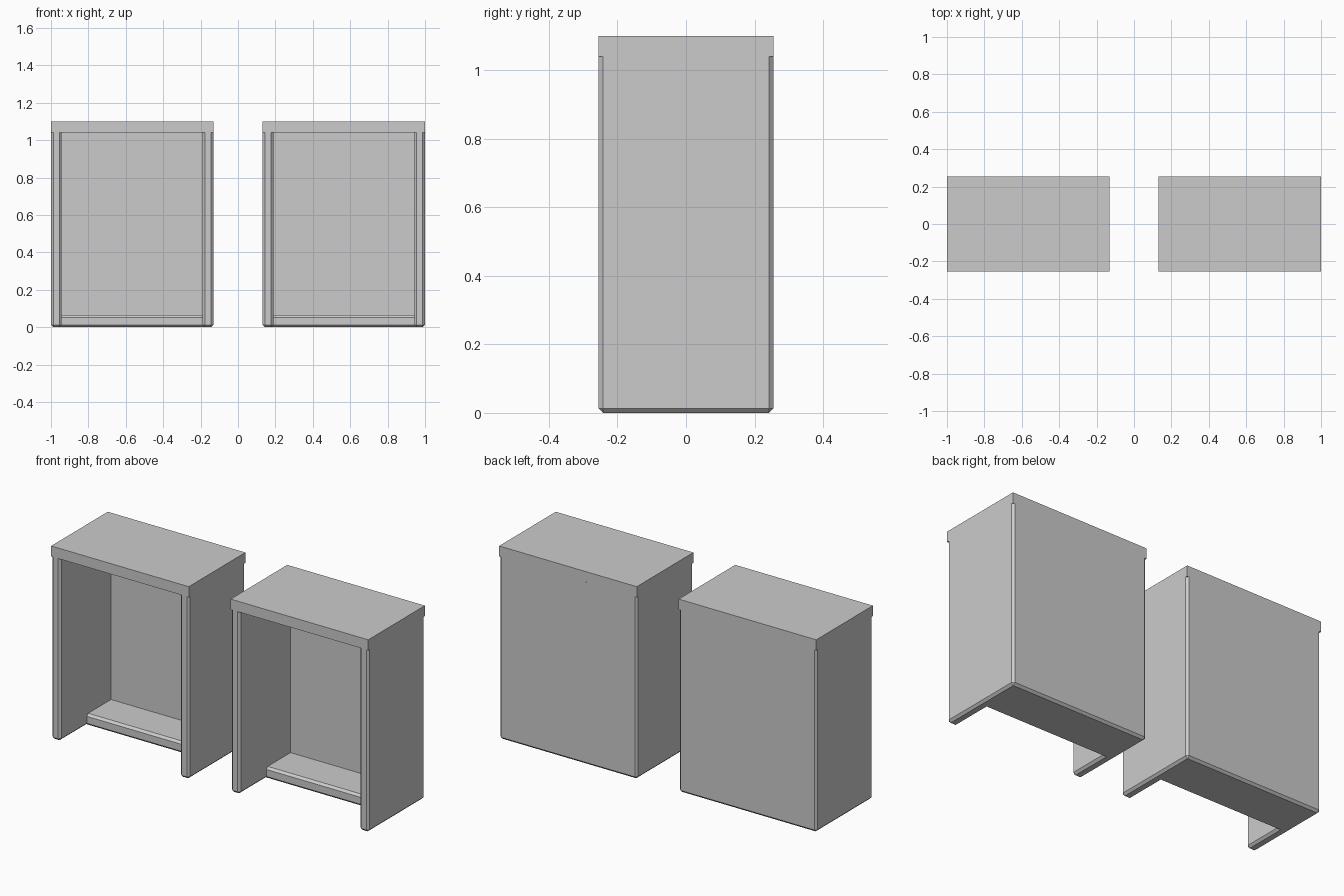
import bpy, bmesh

if "Cube" in bpy.data.objects:
    bpy.data.objects.remove(bpy.data.objects["Cube"])

W, D, H = 0.434, 0.255, 1.10     # half width, half depth, height
LIP = 1.04                       # underside of the top board
T = 0.057                        # side panel thickness
SHELF_Y, SHELF_Z = -0.015, 0.065 # front edge and top of the bottom shelf
BACK_Y = 0.203                   # inner face of the back board
BEVEL = 0.0125


def to_mesh(bm, name):
    mesh = bpy.data.meshes.new(name)
    bm.to_mesh(mesh)
    bm.free()
    return mesh


def carcass_mesh():
    bm = bmesh.new()
    i = W - T
    faces = []
    # bottom and top outlines (U shapes) and the shelf / back surfaces
    for z, y in ((0, SHELF_Y), (LIP, BACK_Y)):
        faces.append([(-W, -D, z), (-W, D, z), (W, D, z), (W, -D, z),
                      (i, -D, z), (i, y, z), (-i, y, z), (-i, -D, z)])
    inner = [(SHELF_Y, 0), (SHELF_Y, SHELF_Z), (BACK_Y, SHELF_Z), (BACK_Y, LIP)]
    for (y0, z0), (y1, z1) in zip(inner, inner[1:]):
        faces.append([(-i, y0, z0), (i, y0, z0), (i, y1, z1), (-i, y1, z1)])
    # outer back
    faces.append([(-W, D, 0), (W, D, 0), (W, D, LIP), (-W, D, LIP)])
    # side panels: outside, front edge, inside
    for s in (-1, 1):
        faces.append([(s * W, -D, 0), (s * W, D, 0), (s * W, D, LIP), (s * W, -D, LIP)])
        faces.append([(s * W, -D, 0), (s * i, -D, 0), (s * i, -D, LIP), (s * W, -D, LIP)])
        faces.append([(s * i, y, z) for y, z in [(-D, 0)] + inner + [(-D, LIP)]])
    for f in faces:
        bm.faces.new([bm.verts.new(p) for p in f])
    bmesh.ops.remove_doubles(bm, verts=bm.verts[:], dist=1e-5)
    bmesh.ops.recalc_face_normals(bm, faces=bm.faces[:])
    # chamfer every outward edge below the top board
    edges = [e for e in bm.edges if e.is_convex
             and min(v.co.z for v in e.verts) < LIP - 1e-4]
    bmesh.ops.bevel(bm, geom=edges, offset=BEVEL, offset_type='OFFSET',
                    segments=1, profile=0.5, affect='EDGES')
    # the cap is hidden under the top board
    cap = [f for f in bm.faces if all(v.co.z > LIP - 1e-4 for v in f.verts)]
    bmesh.ops.delete(bm, geom=cap, context='FACES_ONLY')
    return to_mesh(bm, "carcass")


def top_mesh():
    bm = bmesh.new()
    bmesh.ops.create_cube(bm, size=1)
    bmesh.ops.scale(bm, vec=(2 * W, 2 * D, H - LIP), verts=bm.verts[:])
    bmesh.ops.translate(bm, vec=(0, 0, (H + LIP) / 2), verts=bm.verts[:])
    return to_mesh(bm, "top_board")


# two identical cabinets side by side
parts = (("carcass", carcass_mesh()), ("top_board", top_mesh()))
for side, s in (("left", -1), ("right", 1)):
    for name, mesh in parts:
        ob = bpy.data.objects.new(f"{side}_cabinet_{name}", mesh)
        ob.location.x = s * (1 - W)
        bpy.context.collection.objects.link(ob)
